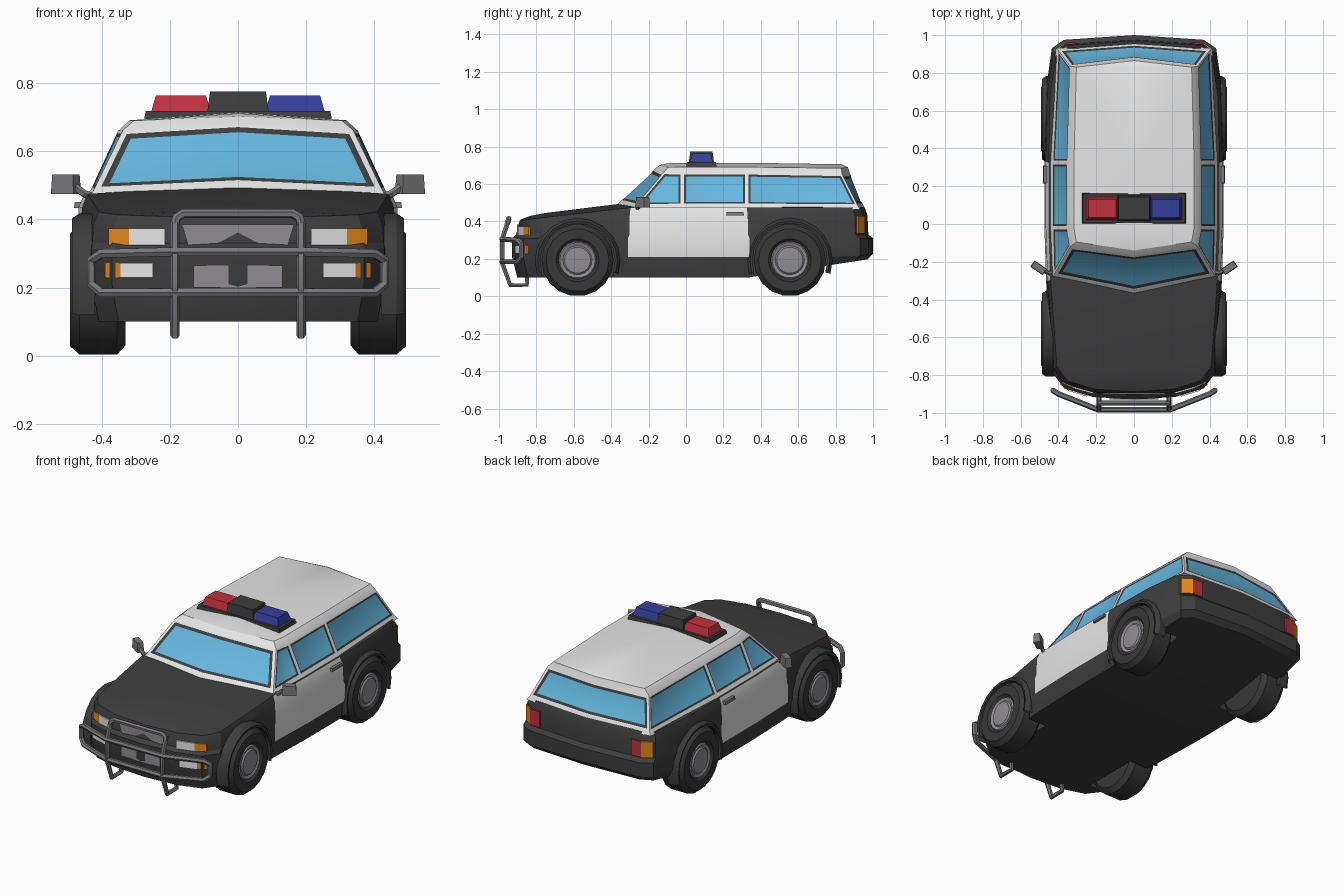
import bpy, bmesh, math
from mathutils import Matrix

if "Cube" in bpy.data.objects:
    bpy.data.objects.remove(bpy.data.objects["Cube"])


def material(name, r, g, b):
    m = bpy.data.materials.new(name)
    m.use_nodes = True
    m.diffuse_color = (r, g, b, 1)
    m.node_tree.nodes["Principled BSDF"].inputs["Base Color"].default_value = (r, g, b, 1)
    return m


dark = material("charcoal paint", .048, .048, .048)
rubber = material("tyre rubber", .04, .04, .04)
white = material("white paint", .78, .79, .78)
glass = material("blue glass", .13, .48, .74)
metal = material("grey metal", .19, .19, .2)
silver = material("light grey", .28, .27, .29)
red = material("red lamp", .55, .03, .05)
blue = material("blue lamp", .035, .05, .34)
orange = material("orange lamp", .78, .25, .01)
parts = []


def finish(name, bm, *mats):
    bmesh.ops.recalc_face_normals(bm, faces=bm.faces[:])
    mesh = bpy.data.meshes.new(name)
    bm.to_mesh(mesh)
    bm.free()
    for m in mats:
        mesh.materials.append(m)
    ob = bpy.data.objects.new(name, mesh)
    bpy.context.collection.objects.link(ob)
    parts.append(ob)
    return ob


def loft(rings, crown):
    """Stack mirrored half outlines; cap both ends, the top one crowned."""
    bm = bmesh.new()
    loops = []
    for half in rings:
        mirrored = [(-x, y, z) for x, y, z in half[-2:0:-1]]
        loops.append([bm.verts.new(p) for p in half + mirrored])
    n = len(loops[0])
    bands = [[bm.faces.new((a[k], a[(k + 1) % n], b[(k + 1) % n], b[k])) for k in range(n)]
             for a, b in zip(loops, loops[1:])]
    for loop, bulge in ((loops[0], 0), (loops[-1], crown)):
        last = len(rings[0]) - 1
        mids = [loop[0]]
        for i in range(1, last):
            x, y, z = loop[i].co
            mids.append(bm.verts.new((0, y, z + bulge * (x / .47) ** 2)))
        mids.append(loop[last])
        for i in range(last):
            for side in (loop[i], loop[i + 1]), (loop[-i] if i else loop[0], loop[-i - 1]):
                quad = dict.fromkeys((mids[i], side[0], side[1], mids[i + 1]))
                bm.faces.new(list(quad))
    return bm, bands


def lathe(name, profile, side, cy, cz, mats, start=0, sweep=360, steps=18, closed=False):
    """Turn (radius, x) points around the axle."""
    bm = bmesh.new()
    rows = []
    for i in range(steps + 1):
        a = math.radians(start + sweep * i / steps)
        rows.append([bm.verts.new((side * x, cy + r * math.cos(a), cz + r * math.sin(a)))
                     for r, x in profile])
    for a, b in zip(rows, rows[1:]):
        for j in range(len(profile) - (0 if closed else 1)):
            k = (j + 1) % len(profile)
            bm.faces.new((a[j], a[k], b[k], b[j]))
    bmesh.ops.remove_doubles(bm, verts=bm.verts[:], dist=.0001)
    return finish(name, bm, *mats)


def box(name, x, y, z, mat, taper=0, turn=0):
    """Box from three ranges, with the top drawn in by taper."""
    bm = bmesh.new()
    bmesh.ops.create_cube(bm, size=1)
    centre = [sum(r) / 2 for r in (x, y, z)]
    for v in bm.verts:
        top = v.co.z > 0
        for i, r in enumerate((x, y, z)):
            size = abs(r[1] - r[0]) - (2 * taper if top and i < 2 else 0)
            v.co[i] *= size
    bmesh.ops.rotate(bm, verts=bm.verts[:], matrix=Matrix.Rotation(turn, 3, "Z"))
    bmesh.ops.translate(bm, verts=bm.verts[:], vec=centre)
    return finish(name, bm, mat)


def tube(name, points, radius, mat, cyclic=False):
    curve = bpy.data.curves.new(name, "CURVE")
    curve.dimensions = "3D"
    curve.bevel_depth = radius
    curve.bevel_resolution = 1
    curve.use_fill_caps = True
    spline = curve.splines.new("POLY")
    spline.points.add(len(points) - 1)
    for p, co in zip(spline.points, points):
        p.co = (*co, 1)
    spline.use_cyclic_u = cyclic
    helper = bpy.data.objects.new(name + " path", curve)
    bpy.context.collection.objects.link(helper)
    bm = bmesh.new()
    bm.from_mesh(helper.to_mesh())
    bpy.data.objects.remove(helper)
    return finish(name, bm, mat)


# Lower body: plan outline stacked upwards
outline = [(0, -.93), (.22, -.915), (.37, -.87), (.43, -.79), (.465, -.31), (.475, 0),
           (.475, .34), (.468, .7), (.435, .93), (.37, .975), (0, 1)]


def sill(y):
    return .1 + .15 * max(0, y - .35)


def belt(y):
    return .475 - .11 * max(0, -.31 - y)


levels = [(sill, .95, .97), (lambda y: max(.21, sill(y) + .03), 1, 1),
          (lambda y: .31, 1, 1), (lambda y: .33, .995, .975),
          (lambda y: belt(y) - .04, .985, .97), (belt, .95, .955)]
bm, bands = loft([[(x * sx, y * sy, h(y)) for x, y in outline] for h, sx, sy in levels], .03)
for band in bands[1:]:
    for k in (4, 5, -5, -6):
        band[k].material_index = 1
body = finish("lower_body", bm, dark, white)

# Wheels, arches and wheel wells
for label, cy in (("front", -.58), ("rear", .555)):
    for end, side in (("left", 1), ("right", -1)):
        tag = label + "_" + end
        cutter = lathe("well_cutter", [(0, .31), (.203, .31), (.203, .6), (0, .6)],
                       side, cy, .19, [dark])
        cutter.hide_render = True
        mod = body.modifiers.new("well", "BOOLEAN")
        mod.operation, mod.solver, mod.object = "DIFFERENCE", "EXACT", cutter
        bpy.context.view_layer.objects.active = body
        bpy.ops.object.modifier_apply(modifier=mod.name)
        parts.remove(cutter)
        bpy.data.objects.remove(cutter)
        lathe(tag + "_tyre", [(0, .33), (.165, .33), (.193, .355), (.193, .465),
              (.168, .493), (.115, .493), (.1, .478)], side, cy, .193, [rubber])
        lathe(tag + "_hub", [(.102, .478), (.095, .487), (.078, .48), (.07, .488), (0, .492)],
              side, cy, .193, [silver])
        lathe(tag + "_arch", [(.2, .42), (.2, .483), (.213, .487), (.228, .465), (.228, .42)],
              side, cy, .19, [dark], -18, 216, 12, True)

# Cabin: rings at base, window sill, window header and roof edge
cabin = [
    [(0, -.375, .485), (.442, -.29, .46), (.45, -.02, .465), (.45, .325, .465),
     (.415, .93, .465), (0, .957, .465)],
    [(0, -.355, .503), (.425, -.27, .483), (.432, -.02, .487), (.432, .325, .487),
     (.402, .92, .483), (0, .95, .483)],
    [(0, -.165, .683), (.338, -.12, .662), (.352, -.02, .66), (.352, .325, .66),
     (.338, .835, .652), (0, .875, .66)],
    [(0, -.14, .702), (.305, -.095, .69), (.318, -.02, .691), (.318, .325, .691),
     (.305, .83, .685), (0, .865, .69)]]
bm, bands = loft(cabin, .05)
bmesh.ops.recalc_face_normals(bm, faces=bm.faces[:])
band = bands[1]
windows = [([band[0], band[-1]], .017), ([band[4], band[-5]], .015)]
windows += [([band[k]], .01) for k in (1, 2, 3, -2, -3, -4)]
for faces, rim in windows:
    bmesh.ops.inset_region(bm, faces=faces, thickness=rim, use_even_offset=True)
    frame = bmesh.ops.inset_region(bm, faces=faces, thickness=rim, depth=-.004,
                                   use_even_offset=True)["faces"]
    for f in frame:
        f.material_index = 1
    for f in faces:
        f.material_index = 2
finish("cabin", bm, white, dark, glass)


# Lamps and grilles: thin plates lying on the nose and tail
def skin(x, z, end):
    pts = outline[:5] if end < 0 else outline[:-6:-1]
    for (xa, ya), (xb, yb) in zip(pts, pts[1:]):
        if xa <= abs(x) <= xb:
            y = ya + (yb - ya) * (abs(x) - xa) / (xb - xa)
            return y * (1 if z < .31 else .975)


def plate(name, xs, zs, end, mat, flare=0):
    bm = bmesh.new()
    mid = sum(zs) / 2
    corners = [(xs[0], zs[0], flare), (xs[1], zs[0], -flare), (xs[1], zs[1], 0), (xs[0], zs[1], 0)]
    loops = [[bm.verts.new((x + f, skin(x, mid, end) + end * out, z)) for x, z, f in corners]
             for out in (-.002, .007)]
    bm.faces.new(loops[0])
    bm.faces.new(loops[1])
    for i in range(4):
        j = (i + 1) % 4
        bm.faces.new((loops[0][i], loops[0][j], loops[1][j], loops[1][i]))
    finish(name, bm, mat)


plate("upper_grille", (-.165, .165), (.32, .385), -1, silver, .02)
plate("lower_grille", (-.13, .13), (.2, .265), -1, silver)
for end, s in (("left", 1), ("right", -1)):
    for name, a, b, zs, way, mat in (
            ("upper_headlight", .215, .32, (.325, .373), -1, white),
            ("upper_indicator", .32, .38, (.325, .373), -1, orange),
            ("lower_headlight", .25, .345, (.23, .272), -1, white),
            ("lower_indicator", .345, .39, (.23, .272), -1, orange),
            ("tail_light", .305, .37, (.335, .43), 1, red),
            ("tail_indicator", .37, .425, (.335, .43), 1, orange)):
        plate(end + "_" + name, (s * a, s * b), zs, way, mat)

    # Door mirror and handle
    tube(end + "_mirror_arm", [(s * .42, -.25, .465), (s * .45, -.26, .475), (s * .485, -.245, .5)],
         .012, metal)
    box(end + "_mirror", (s * .465, s * .545), (-.252, -.212), (.475, .532), metal, .003, s * .6)
    box(end + "_handle", (s * .457, s * .482), (.215, .31), (.433, .451), metal, .003)

    # Guard uprights reach down and back under the bumper
    tube(end + "_guard_upright", [(s * .185, -.955, .39), (s * .185, -.983, .305),
         (s * .185, -.983, .18), (s * .185, -.94, .06), (s * .185, -.85, .06),
         (s * .185, -.85, .12)], .014, metal)

# Front guard rails
half = [(.19, -.983, .305), (.4, -.9, .3), (.43, -.88, .28),
        (.43, -.88, .21), (.4, -.9, .185), (.19, -.983, .185)]
tube("guard_rail", half + [(-x, y, z) for x, y, z in reversed(half)], .015, metal, True)
hoop = [(.185, -.957, .385), (.18, -.95, .405), (.16, -.947, .417)]
tube("guard_hoop", hoop + [(-x, y, z) for x, y, z in reversed(hoop)], .014, metal)

# Roof light bar
box("light_bar_base", (-.277, .277), (0, .165), (.685, .718), dark, .006)
box("light_bar_centre", (-.09, .09), (.015, .15), (.715, .775), dark, .008)
box("red_beacon", (-.255, -.08), (.02, .145), (.715, .764), red, .014)
box("blue_beacon", (.08, .255), (.02, .145), (.715, .764), blue, .014)

# Smooth shading with sharp edges kept
for ob in bpy.context.selected_objects:
    ob.select_set(False)
for ob in parts:
    ob.select_set(True)
bpy.context.view_layer.objects.active = body
bpy.ops.object.shade_smooth_by_angle(angle=math.radians(28))
